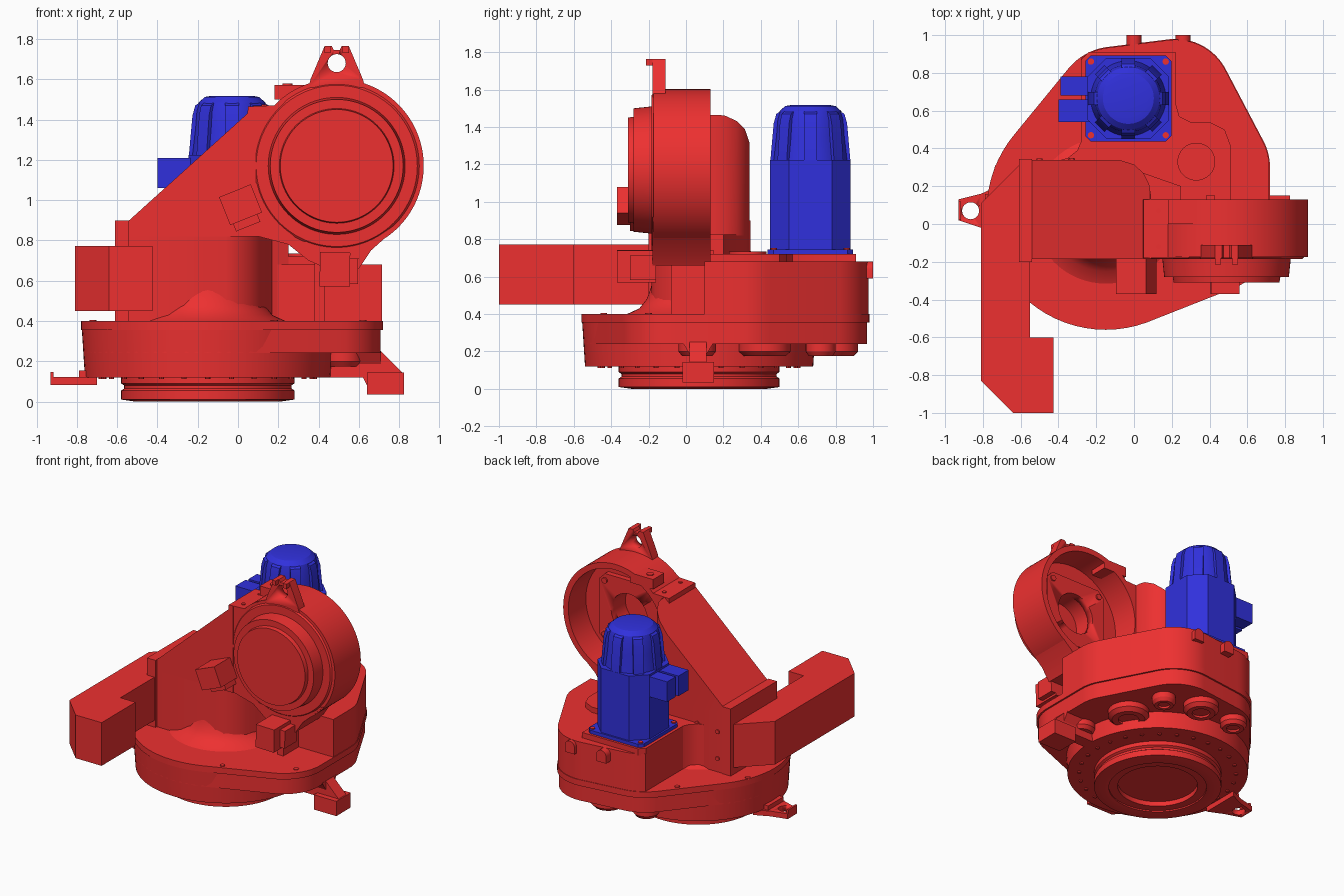
import bpy, bmesh
from math import sin, cos, pi, radians
from mathutils import Vector, Matrix
from mathutils.geometry import convex_hull_2d

if "Cube" in bpy.data.objects:
    bpy.data.objects.remove(bpy.data.objects["Cube"])

def material(name, rgb):
    m = bpy.data.materials.new(name)
    m.diffuse_color = (*rgb, 1)
    m.use_nodes = True
    m.node_tree.nodes["Principled BSDF"].inputs["Base Color"].default_value = m.diffuse_color
    return m

RED, BLUE = material("red_paint", (.85, .03, .03)), material("blue_paint", (.03, .03, .72))
MAP = {'z': lambda u, v, w: (u, v, w), 'y': lambda u, v, w: (u, w, v), 'x': lambda u, v, w: (w, u, v)}

def finish(bm, name, mat, smooth=True):
    bmesh.ops.remove_doubles(bm, verts=bm.verts, dist=1e-5)
    bmesh.ops.recalc_face_normals(bm, faces=bm.faces)
    me = bpy.data.meshes.new(name)
    bm.to_mesh(me)
    bm.free()
    ob = bpy.data.objects.new(name, me)
    bpy.context.collection.objects.link(ob)
    me.materials.append(mat)
    if smooth:
        bpy.ops.object.select_all(action='DESELECT')
        ob.select_set(True)
        bpy.context.view_layer.objects.active = ob
        bpy.ops.object.shade_smooth_by_angle(angle=radians(30))
    return ob

def prism(name, pts, a, b, axis='z', mat=RED, cuts=()):
    """Extrude a 2D outline from a to b; cuts are (point, normal) planes removing the normal side."""
    bm = bmesh.new()
    lo, hi = ([bm.verts.new(MAP[axis](u, v, w)) for u, v in pts] for w in (a, b))
    bm.faces.new(lo)
    bm.faces.new(hi)
    for i in range(len(pts)):
        j = (i + 1) % len(pts)
        bm.faces.new((lo[i], lo[j], hi[j], hi[i]))
    for co, no in cuts:
        bmesh.ops.bisect_plane(bm, geom=bm.verts[:] + bm.edges[:] + bm.faces[:],
                               plane_co=co, plane_no=no, clear_outer=True)
        bmesh.ops.holes_fill(bm, edges=[e for e in bm.edges if e.is_boundary])
    return finish(bm, name, mat)

def lathe(name, prof, c, axis='z', mat=RED, seg=64):
    """Revolve (radius, height) points around an axis through the 2D centre c."""
    bm = bmesh.new()
    rings = [[bm.verts.new(MAP[axis](c[0] + r * cos(2 * pi * k / seg), c[1] + r * sin(2 * pi * k / seg), h))
              for k in range(seg)] for r, h in prof]
    for p, q in zip(rings, rings[1:]):
        for k in range(seg):
            j = (k + 1) % seg
            bm.faces.new((p[k], p[j], q[j], q[k]))
    return finish(bm, name, mat)

def disc(name, c, r, a, b, axis='z', mat=RED, seg=24):
    return lathe(name, [(0, a), (r, a), (r, b), (0, b)], c, axis, mat, seg)

def box(name, x, y, z, mat=RED):
    return prism(name, [(x[0], y[0]), (x[1], y[0]), (x[1], y[1]), (x[0], y[1])], z[0], z[1], 'z', mat)

def drill(ob, c, r, a, b, axis):
    cutter = disc("cutter", c, r, a, b, axis)
    mod = ob.modifiers.new("hole", 'BOOLEAN')
    mod.operation, mod.object, mod.solver = 'DIFFERENCE', cutter, 'EXACT'
    bpy.context.view_layer.objects.active = ob
    bpy.ops.object.modifier_apply(modifier=mod.name)
    bpy.data.objects.remove(cutter)

def hull(circles, inset=0, n=72):
    pts = [Vector((x + (r - inset) * cos(2 * pi * k / n), y + (r - inset) * sin(2 * pi * k / n)))
           for x, y, r in circles for k in range(n)]
    return [tuple(pts[i]) for i in convex_hull_2d(pts)]

# Turntable base: foot ring and tapered drum
C = (-.15, .07)
lathe("base_drum", [(0, .05), (.27, .05), (.27, .015), (.33, .015), (.33, .005), (.36, 0), (.43, .01), (.43, .055),
                    (.415, .065), (.415, .08), (.43, .09), (.43, .12), (.61, .12), (.625, .355), (0, .355)], C, seg=96)
for k in range(28):
    t = 2 * pi * k / 28
    disc("drum_bolt", (C[0] + .53 * cos(t), C[1] + .53 * sin(t)), .013, .112, .13, seg=8)

# Gear case flange following the rounded outline
LOBES = [(*C, .63), (-.1, .62, .32), (.22, .68, .30), (.42, .3, .30), (.42, -.06, .3)]
prism("case_lower", hull(LOBES, .012), .24, .36)
prism("case_flange", hull(LOBES), .355, .40)
for x, y in ((-.41, .69), (.18, -.44), (-.72, .3), (.62, -.2)):
    disc("flange_bolt", (x, y), .018, .39, .406, seg=12)
for x, y, r in ((.40, .42, .14), (.08, .80, .12), (-.22, .78, .09), (.52, .06, .10), (.34, .72, .08)):
    lathe("underside_boss", [(0, .19), (r * .5, .19), (r * .5, .175), (r * .8, .175), (r, .2), (r, .25), (0, .25)],
          (x, y), seg=32)

# Motor housing behind the arm, with raised deck
prism("motor_housing", hull(LOBES, .004), .39, .68,
      cuts=[((-.28, 0, 0), (-1, 0, 0)), ((0, .1, 0), (0, -1, 0))])
prism("housing_deck", [(-.28, .12), (.51, .12), (.51, .42), (.48, .5), (.4, .54), (.3, .54), (.24, .57), (.22, .64),
                       (.22, .91), (-.24, .91), (-.28, .87)], .67, .72)
prism("housing_fillet", [(-.42, .33), (-.35, .35), (-.3, .39), (-.27, .46), (-.27, .33)], .39, .72)
disc("deck_cap", (.33, .33), .1, .71, .735, seg=32)
for x in (0, .26):
    prism("rear_eye", [(x + .04 * cos(pi * k / 8), .64 + .04 * sin(pi * k / 8)) for k in range(9)]
          + [(x - .04, .59), (x + .04, .59)], .92, 1.0, 'y')

# Motor: flange, eight-sided body, ribbed cap, connectors
mx, my = -.03, .665
def chamfer_square(w, c):
    return [(mx + sx * a, my + sy * b) for sx, sy, a, b in (
        (1, -1, w - c, w), (1, -1, w, w - c), (1, 1, w, w - c), (1, 1, w - c, w),
        (-1, 1, w - c, w), (-1, 1, w, w - c), (-1, -1, w, w - c), (-1, -1, w - c, w))]
prism("motor_flange", chamfer_square(.228, .03), .71, .745, mat=BLUE)
prism("motor_body", chamfer_square(.215, .10), .74, 1.225, mat=BLUE)
lathe("motor_cap", [(0, 1.22), (.2, 1.22), (.185, 1.35), (.178, 1.44), (.165, 1.485), (.135, 1.512), (.1, 1.518), (0, 1.518)],
      (mx, my), mat=BLUE, seg=48)
for k in range(8):
    rib = prism("cap_rib", [(.15, 1.22), (.214, 1.22), (.196, 1.42), (.182, 1.47), (.15, 1.49)], -.035, .035, 'y', BLUE)
    rib.matrix_world = Matrix.Translation((mx, my, 0)) @ Matrix.Rotation(k * pi / 4, 4, 'Z')
box("power_connector", (-.40, -.2), (.54, .66), (1.06, 1.21), BLUE)
box("signal_connector", (-.39, -.2), (.68, .78), (1.06, 1.21), BLUE)
for sx in (-1, 1):
    for sy in (-1, 1):
        disc("motor_bolt", (mx + sx * .198, my + sy * .195), .017, .73, .752, seg=12)

# Column: rounded block cut by the slope, lower neck, flared foot
slope = ((-.54, 0, .9), (-.56, 0, .62))
prism("arm_column", [(-.605, -.185), (.09, -.185), (.09, .15), (.08, .21), (.05, .27), (0, .315), (-.08, .34), (-.605, .34)],
      .82, 1.465, cuts=[slope])
prism("column_neck", [(-.61, -.185), (-.06, -.185), (0, -.165), (.06, -.12), (.11, -.06), (.14, .03), (.17, .09),
                      (.25, .12), (.25, .2), (.05, .27), (0, .315), (-.08, .34), (-.61, .34)], .39, .825)
box("column_step", (-.61, -.54), (-.2, .345), (.4, .9))
lathe("column_flare", [(0, .62), (.24, .62), (.258, .54), (.28, .48), (.32, .43), (.39, .398), (0, .398)], C)
box("neck_rib", (.38, .43), (-.08, .15), (.39, .74))
for x, z in ((-.5, .5), (-.5, .7), (-.33, .5), (-.33, .72)):
    disc("column_bolt", (x, z), .016, .33, .348, 'y', seg=12)

# Wheel-shaped shoulder, open at the back, with webs joining it to the column
W = (.49, 1.17)
lathe("shoulder_drum", [(0, -.31), (.28, -.31), (.285, -.28), (.33, -.28), (.34, -.185), (.40, -.185), (.41, -.175), (.432, -.175),
                        (.432, .13), (.39, .13), (.385, -.07), (.15, -.07), (.15, -.2), (0, -.2)], W, 'y', seg=96)
prism("upper_web", [(.03, 1.2), (.05, 1.465), (.18, 1.47), (.29, 1.55), (.2, 1.45), (.13, 1.33), (.085, 1.2)], -.18, .13, 'y')
prism("lower_web", [(-.02, .82), (.04, 1.17), (.085, 1.1), (.17, .92), (.3, .80), (.49, .77), (.65, .80), (.74, .85),
                    (.84, .92), (.75, .83), (.66, .75), (.6, .66), (.44, .66), (.35, .70), (.25, .78), (.1, .82)],
      -.18, .13, 'y')
plate = prism("rear_plate", [(.49 + sx * a, 1.17 + sz * b) for sx, sz, a, b in (
    (1, -1, .2, .25), (1, -1, .25, .2), (1, 1, .25, .2), (1, 1, .2, .25), (-1, 1, .2, .25), (-1, 1, .25, .2),
    (-1, -1, .25, .2), (-1, -1, .2, .25))], -.08, -.03, 'y')
drill(plate, W, .15, -.2, .1, 'y')
for sx in (-1, 1):
    for sz in (-1, 1):
        disc("plate_bolt", (.49 + sx * .2, 1.17 + sz * .2), .022, -.04, -.02, 'y', seg=12)
box("top_boss", (.18, .37), (0, .13), (1.5, 1.572))
disc("boss_bolt", (.245, .07), .025, 1.56, 1.578, seg=16)
for y in (.07, -.12):
    disc("web_bolt", (.13, y), .014, 1.46, 1.474, seg=12)

# Lifting lug on top
lug = prism("lifting_lug", [(.35, 1.56), (.63, 1.56), (.62, 1.6), (.55, 1.765), (.515, 1.765), (.505, 1.745), (.475, 1.745),
                            (.465, 1.765), (.43, 1.765), (.36, 1.6)], -.18, -.11, 'y')
drill(lug, (.49, 1.68), .045, -.3, 0, 'y')
for x in (.43, .52):
    box("lug_lip", (x, x + .03), (-.215, -.17), (1.73, 1.765))

# Stop blocks around the shoulder rim
for ang in (-158, -91):
    place = Matrix.Translation((W[0], 0, W[1])) @ Matrix.Rotation(-radians(ang), 4, 'Y')
    for ob in (box("stop_block", (.43, .60), (-.37, -.16), (-.075, .075)),
               box("stop_tab", (.455, .585), (-.30, -.16), (.07, .115))):
        ob.matrix_world = place

# Side arm running forward on the left
prism("side_arm", [(-.81, .11), (-.81, -.83), (-.64, -1), (-.425, -1), (-.425, -.6), (-.55, -.6), (-.55, -.19), (-.58, .34)],
      .45, .772)

# Left tie-down eye and right stepped foot
eye = prism("left_eye", [(-.93, .13), (-.93, .02), (-.81, -.02), (-.7, -.07), (-.7, .21), (-.81, .16)], .083, .122)
drill(eye, (-.865, .07), .045, 0, .3, 'z')
box("eye_lip", (-.93, -.915), (.02, .12), (.12, .148))
box("eye_rib", (-.79, -.74), (-.02, .16), (.12, .155))
prism("right_foot_arm", [(.4, .12), (.62, .12), (.66, .04), (.82, .04), (.82, .14), (.71, .25), (.4, .25)], .02, .11, 'y')
box("right_foot_pad", (.64, .825), (-.02, .15), (.035, .145))
prism("right_foot_gusset", [(-.02, .25), (.03, .17), (.03, .12), (.1, .12), (.1, .17), (.15, .25)], .55, .71, 'x')
